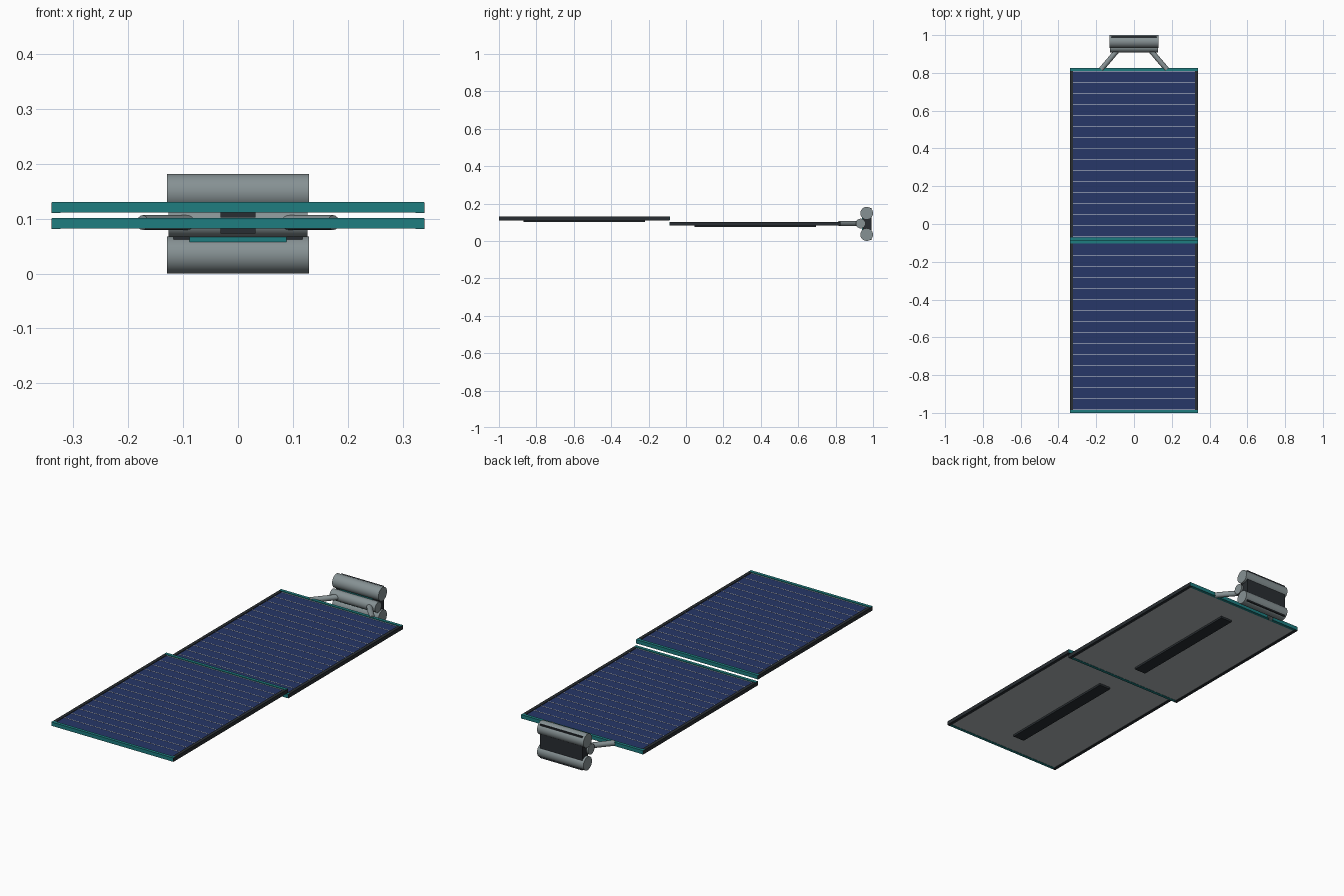
import bpy
from math import pi
from mathutils import Vector

if "Cube" in bpy.data.objects:
    bpy.data.objects.remove(bpy.data.objects["Cube"])


def material(name, rgb):
    m = bpy.data.materials.new(name)
    m.use_nodes = True
    m.diffuse_color = (*rgb, 1)
    m.node_tree.nodes["Principled BSDF"].inputs["Base Color"].default_value = (*rgb, 1)
    return m


NAVY = material("navy_cells", (0.02, 0.038, 0.14))
TEAL = material("teal_rail", (0.013, 0.205, 0.215))
DARK = material("dark_frame", (0.022, 0.027, 0.032))
GREY = material("metal_grey", (0.24, 0.285, 0.295))
BACK = material("backing_grey", (0.42, 0.45, 0.46))
LINE = material("pale_line", (0.75, 0.78, 0.8))


def box(name, low, high, mat):
    low, high = Vector(low), Vector(high)
    bpy.ops.mesh.primitive_cube_add(size=1, location=(low + high) / 2)
    ob = bpy.context.object
    ob.name = name
    ob.scale = high - low
    bpy.ops.object.transform_apply(location=False, rotation=False, scale=True)
    ob.data.materials.append(mat)
    return ob


def tube(name, start, end, radius, mat, sides=32):
    start, end = Vector(start), Vector(end)
    axis = end - start
    bpy.ops.mesh.primitive_cylinder_add(vertices=sides, radius=radius,
                                        depth=axis.length, location=(start + end) / 2)
    ob = bpy.context.object
    ob.name = name
    ob.rotation_euler = axis.to_track_quat('Z', 'Y').to_euler()
    ob.data.materials.append(mat)
    bpy.ops.object.shade_smooth_by_angle(angle=pi / 6)
    return ob


def panel(name, y, z):
    """One solar panel, centred at y, with its underside at z."""
    half_x, half_y, rail, height = 0.34, 0.457, 0.016, 0.02
    in_x, in_y = half_x - rail, half_y - rail
    # Backing sheet and cell sheet
    box(name + "_backing", (-in_x, y - in_y, z + 0.002), (in_x, y + in_y, z + 0.009), BACK)
    box(name + "_cells", (-in_x, y - in_y, z + 0.009), (in_x, y + in_y, z + 0.016), NAVY)
    # Frame: dark side rails over the full length, teal end rails just inside them
    for side, label in ((-1, "right"), (1, "left")):
        xs = sorted((side * in_x, side * half_x))
        box(f"{name}_{label}_rail", (xs[0], y - half_y + 0.001, z),
            (xs[1], y + half_y - 0.001, z + height - 0.001), DARK)
    for side, label in ((-1, "front"), (1, "back")):
        ys = sorted((side * in_y, side * half_y))
        box(f"{name}_{label}_rail", (-half_x + 0.001, y + ys[0], z + 0.001),
            (half_x - 0.001, y + ys[1], z + height), TEAL)
    # Fine lines between cell rows
    rows = 15
    for i in range(rows + 1):
        ly = y + 0.437 * (2 * i / rows - 1)
        box(f"{name}_cell_line_{i}", (-in_x, ly - 0.0012, z + 0.0155),
            (in_x, ly + 0.0012, z + 0.017), LINE)
    # Stiffener under the panel
    box(name + "_stiffener", (-0.032, y - 0.325, z - 0.008), (0.032, y + 0.325, z + 0.003), DARK)


panel("front_panel", -0.543, 0.1105)
panel("back_panel", 0.37, 0.0815)

# Mount: upper and lower drums joined by a dark housing
for label, z in (("lower", 0.034), ("upper", 0.148)):
    tube(label + "_drum", (-0.129, 0.966, z), (0.129, 0.966, z), 0.034, GREY)
box("housing", (-0.118, 0.947, 0.006), (0.118, 0.993, 0.176), DARK)
box("housing_plate", (-0.088, 0.942, 0.058), (0.088, 0.948, 0.124), TEAL)

# Hinge tube and splayed arms to the panel
tube("hinge_tube", (-0.127, 0.934, 0.093), (0.127, 0.934, 0.093), 0.026, GREY)
for side, label in ((-1, "right"), (1, "left")):
    tube(label + "_arm", (side * 0.174, 0.818, 0.093), (side * 0.083, 0.925, 0.093),
         0.0135, GREY, 16)
